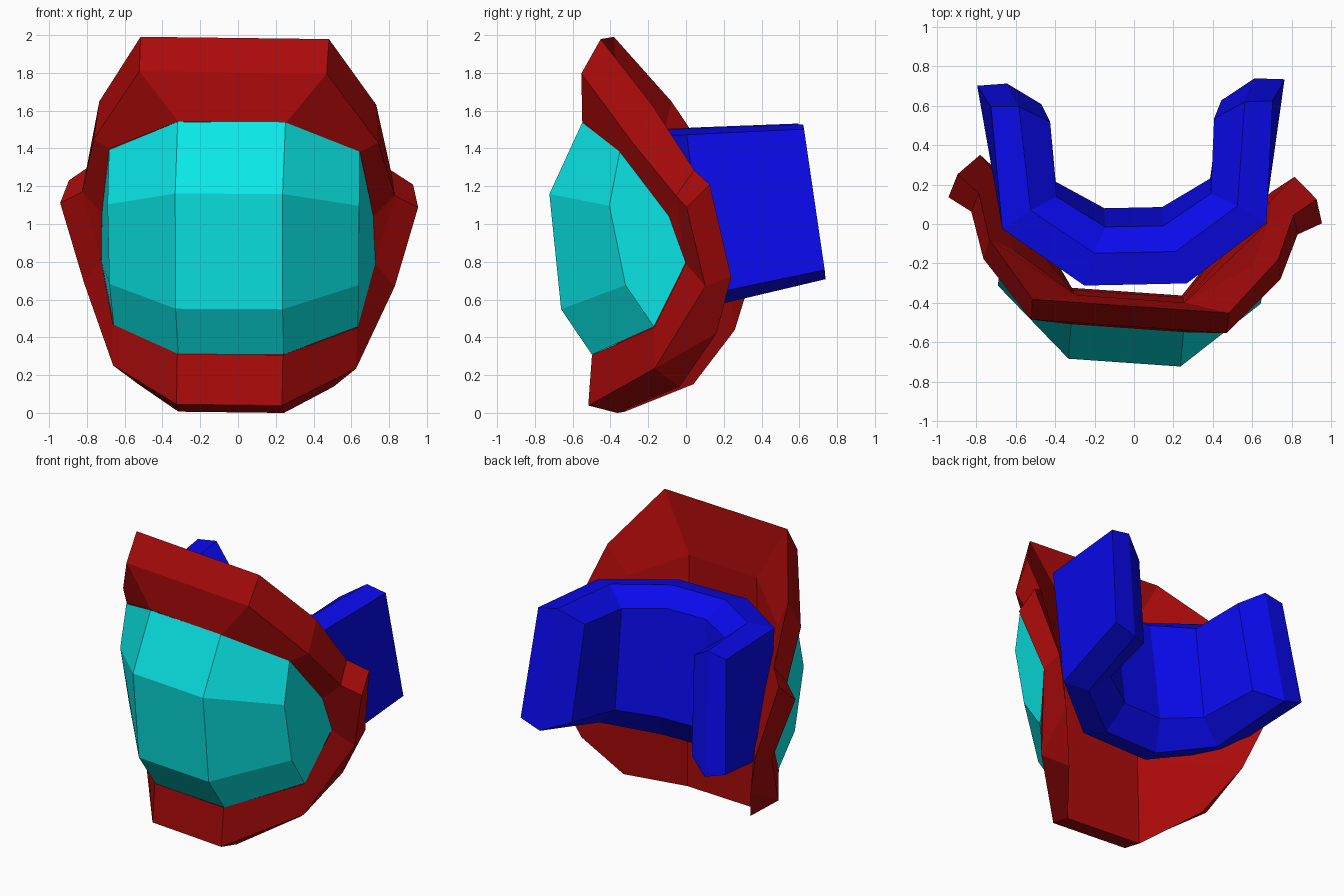
import bpy, bmesh
from math import radians
from mathutils import Matrix

if "Cube" in bpy.data.objects:
    bpy.data.objects.remove(bpy.data.objects["Cube"])


def build(name, color, pts, faces, spine, yaw, roll, loop=False):
    """Right half points/faces, mirrored across x; 'spine' points are bridged over the centre."""
    bm = bmesh.new()
    right = {k: bm.verts.new(p) for k, p in pts.items()}
    left = {k: bm.verts.new((-p[0], p[1], p[2])) for k, p in pts.items()}
    for f in faces:
        names = f.split()
        bm.faces.new([right[n] for n in names])
        bm.faces.new([left[n] for n in reversed(names)])
    ends = spine[1:] + spine[:1] if loop else spine[1:]
    for a, b in zip(spine, ends):
        bm.faces.new((right[a], right[b], left[b], left[a]))
    bmesh.ops.recalc_face_normals(bm, faces=bm.faces)
    # slight twist and lean about the model's middle
    up = Matrix.Translation((0, 0, 1))
    bm.transform(Matrix.Rotation(radians(yaw), 4, 'Z') @ up
                 @ Matrix.Rotation(radians(roll), 4, 'Y') @ up.inverted())
    me = bpy.data.meshes.new(name)
    bm.to_mesh(me)
    bm.free()
    mat = bpy.data.materials.new(name + "_color")
    mat.diffuse_color = (*color, 1)
    mat.use_nodes = True
    mat.node_tree.nodes["Principled BSDF"].inputs["Base Color"].default_value = mat.diffuse_color
    me.materials.append(mat)
    ob = bpy.data.objects.new(name, me)
    bpy.context.collection.objects.link(ob)
    # make sure the open visor faces outwards
    if name == "visor" and sum(p.normal.y for p in me.polygons) > 0:
        me.flip_normals()
    return ob


# Rim of the visor opening, shared by visor and frame
rim = {"T0": (.286, -.53, 1.54), "T1": (.665, -.304, 1.39), "T2": (.72, -.04, 1.05),
       "T3": (.727, .05, .80), "T4": (.648, -.125, .46), "T5": (.28, -.48, .31)}

# Faceted visor
visor = dict(rim, M0=(.285, -.705, 1.16), M1=(.668, -.36, 1.10),
             N0=(.284, -.643, .55), N1=(.662, -.275, .68))
build("visor", (.003, .8, .8), visor,
      ["T0 M0 M1 T1", "M0 N0 N1 M1", "N0 T5 T4 N1", "T1 M1 N1 T4 T3 T2"],
      ["T0", "M0", "N0", "T5"], -4, .3)

# Frame: F = front ridge, B = back edge, Q and P = back panel
frame = dict(rim)
front = [(.497, -.52, 1.803), (.755, -.23, 1.44), (.83, .005, 1.16), (.95, .07, 1.10),
         (.825, .16, .68), (.645, -.122, .243), (.28, -.50, .042)]
back = [(.50, -.417, 1.985), (.735, -.128, 1.64), (.80, .10, 1.295), (.913, .19, 1.22),
        (.80, .296, .73), (.518, .002, .145), (.28, -.345, .003)]
for i in range(7):
    frame["F%d" % i], frame["B%d" % i] = front[i], back[i]
frame.update(Bx=(.69, .21, .43),
             Q1=(.61, -.17, 1.44), Q2=(.68, .06, 1.06), Q3=(.69, .17, .76),
             P0=(.275, -.38, 1.60), P1=(.28, -.375, 1.08), P2=(.28, -.355, .62))
faces = ["F0 T0 T1 F1", "F1 T1 T2 F2", "F2 T2 T3", "F2 T3 F4 F3",
         "F4 T3 T4 F5", "F5 T4 T5 F6"]
faces += ["F%d F%d B%d B%d" % (i, i + 1, i + 1, i) for i in (0, 1, 2, 3, 5)]
faces += ["F4 F5 Bx B4", "F5 B5 Bx",
          "B0 B1 Q1 P0", "B1 B2 Q2 Q1", "B2 B3 B4 Q3 Q2", "B4 Bx Q3",
          "P0 Q1 Q2 P1", "P1 Q2 Q3 P2", "P2 Q3 Bx", "P2 Bx B5 B6"]
build("frame", (.40, .003, .003), frame, faces,
      ["T0", "F0", "B0", "P0", "P1", "P2", "B6", "F6", "T5"], -4, .7)

# Strap: six-sided section at front, corner and tip (outer, middle, inner; top then bottom)
sections = [
    [(.26, -.307, 1.46), (.206, -.144, 1.50), (.148, -.012, 1.40),
     (.147, .083, .68), (.206, -.03, .50), (.26, -.19, .54)],
    [(.67, -.01, 1.475), (.525, .08, 1.51), (.392, .147, 1.40),
     (.392, .223, .72), (.54, .18, .58), (.68, .10, .63)],
    [(.715, .61, 1.505), (.573, .608, 1.53), (.416, .527, 1.43),
     (.457, .618, .77), (.628, .726, .71), (.78, .718, .76)],
]
strap = {"%d%d" % (s, k): p for s, sec in enumerate(sections) for k, p in enumerate(sec)}
faces = ["%d%d %d%d %d%d %d%d" % (s, k, s, (k + 1) % 6, s + 1, (k + 1) % 6, s + 1, k)
         for s in range(2) for k in range(6)]
faces += ["20 21 24 25", "21 22 23 24"]
build("strap", (.003, .003, .85), strap, faces, ["0%d" % k for k in range(6)], 1.2, .2, loop=True)
